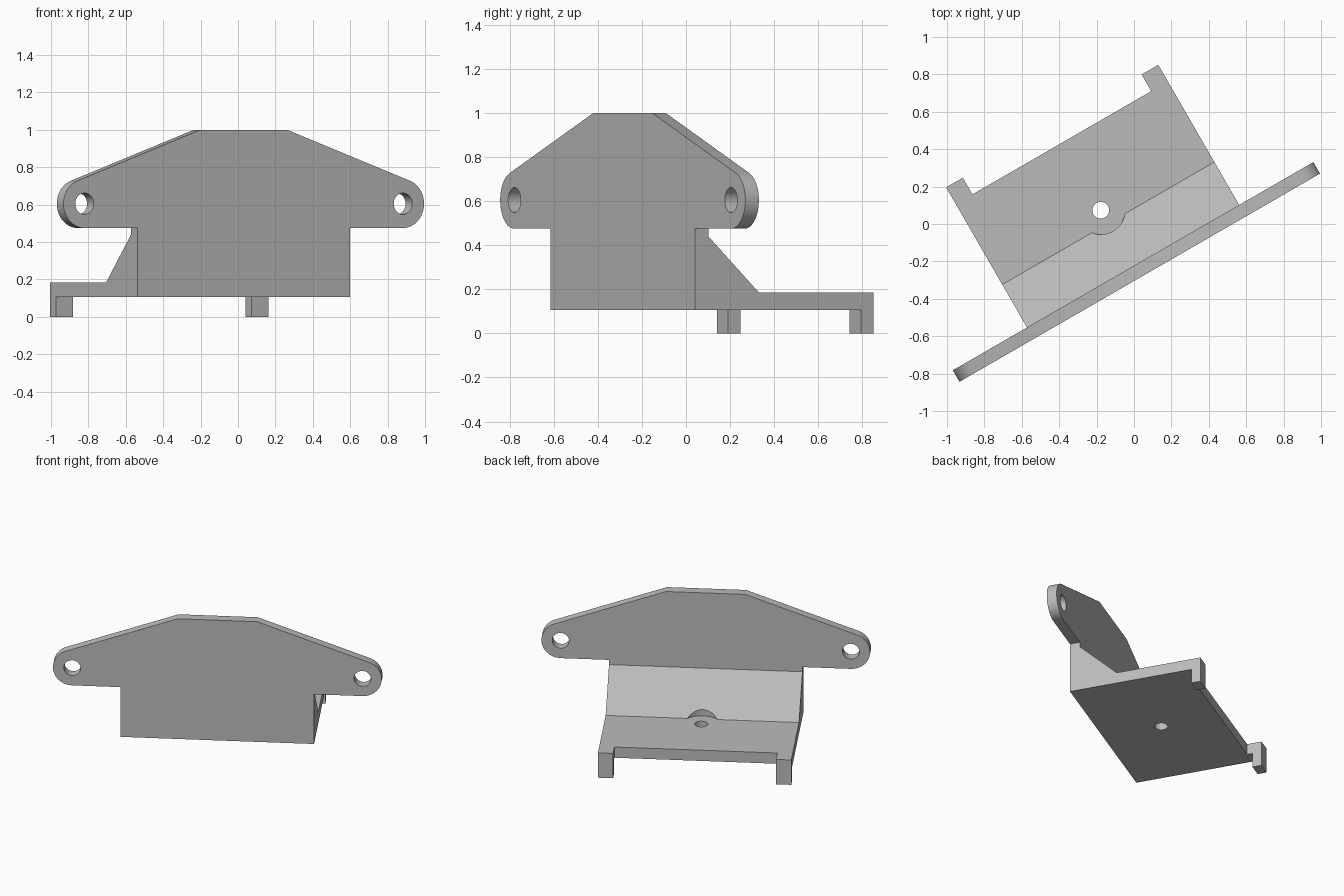
import bpy
import bmesh
from math import sin, cos, pi, atan2, acos, hypot, radians
from mathutils import Vector

if "Cube" in bpy.data.objects:
    bpy.data.objects.remove(bpy.data.objects["Cube"])

MID = -0.117                  # centre of the bracket along its width
FRONT, BACK = -0.264, -0.193  # ear plate faces
HALF = 0.655                  # half width of the base
FLOOR, SHELF = 0.105, 0.185   # underside and top of the base

grey = bpy.data.materials.new("grey plastic")
grey.use_nodes = True
grey.diffuse_color = (0.5, 0.5, 0.5, 1)
grey.node_tree.nodes["Principled BSDF"].inputs["Base Color"].default_value = (0.5, 0.5, 0.5, 1)


def prism(name, points, place, lo, hi):
    """Extrude a 2D outline from lo to hi; place maps (a, b, depth) to 3D."""
    bm = bmesh.new()
    rings = [[bm.verts.new(Vector(place(a, b, d))) for a, b in points] for d in (lo, hi)]
    bm.faces.new(rings[0])
    bm.faces.new(rings[1])
    n = len(points)
    for i in range(n):
        j = (i + 1) % n
        bm.faces.new((rings[0][i], rings[0][j], rings[1][j], rings[1][i]))
    bmesh.ops.recalc_face_normals(bm, faces=bm.faces)
    mesh = bpy.data.meshes.new(name)
    bm.to_mesh(mesh)
    bm.free()
    mesh.materials.append(grey)
    obj = bpy.data.objects.new(name, mesh)
    bpy.context.collection.objects.link(obj)
    return obj


def along_x(a, b, d):
    return (MID + d, a, b)


def along_y(a, b, d):
    return (MID + a, d, b)


def along_z(a, b, d):
    return (MID + a, b, d)


def arc(cx, cy, r, start, end, steps):
    return [(cx + r * cos(start + (end - start) * i / steps),
             cy + r * sin(start + (end - start) * i / steps)) for i in range(steps + 1)]


def circle(cx, cy, r, steps=48):
    return arc(cx, cy, r, 0, 2 * pi, steps)[:-1]


def combine(target, other, operation):
    mod = target.modifiers.new(operation.lower(), 'BOOLEAN')
    mod.operation = operation
    mod.solver = 'EXACT'
    mod.object = other
    bpy.context.view_layer.objects.active = target
    bpy.ops.object.modifier_apply(modifier=mod.name)
    bpy.data.objects.remove(other)


# Ear plate: flat top, slopes tangent to the round ears, lower skirt
top_half, top_z = 0.268, 1.0
ear_x, ear_z, ear_r = 0.983, 0.605, 0.13
dx, dz = top_half - ear_x, top_z - ear_z
tangent = atan2(dz, dx) - acos(ear_r / hypot(dx, dz))
right = [(HALF, FLOOR), (HALF, ear_z - ear_r)]
right += arc(ear_x, ear_z, ear_r, -pi / 2, tangent, 24)
right += [(top_half, top_z)]
outline = right + [(-a, b) for a, b in reversed(right)]
bracket = prism("mounting_bracket", outline, along_y, FRONT, BACK)

# Base: flat shelf with a sloped gusset rising to the plate
base = prism("base", [(BACK, FLOOR), (0.569, FLOOR), (0.569, SHELF), (0.072, SHELF),
                      (BACK, 0.44)], along_x, -HALF, HALF)

# Screw recess and screw hole
combine(base, prism("recess_cutter", circle(0, 0.153, 0.13), along_z, SHELF, 0.6), 'DIFFERENCE')
combine(base, prism("screw_cutter", circle(0, 0.153, 0.045), along_z, 0, 0.6), 'DIFFERENCE')
combine(bracket, base, 'UNION')

# Hooked tabs at the rear corners, and ear holes
for side in (-1, 1):
    hook = [(0.569, FLOOR), (0.607, FLOOR), (0.607, 0), (0.672, 0), (0.672, SHELF), (0.569, SHELF)]
    lo, hi = sorted((side * HALF, side * (HALF - 0.103)))
    combine(bracket, prism("rear_hook", hook, along_x, lo, hi), 'UNION')
    hole = prism("ear_cutter", circle(side * ear_x, ear_z, 0.057), along_y, FRONT - 0.1, BACK + 0.1)
    combine(bracket, hole, 'DIFFERENCE')

# Merge coplanar faces, then turn the bracket to its angle
bm = bmesh.new()
bm.from_mesh(bracket.data)
bmesh.ops.remove_doubles(bm, verts=bm.verts, dist=0.0001)
bmesh.ops.dissolve_limit(bm, angle_limit=radians(0.5), verts=bm.verts, edges=bm.edges)
bm.to_mesh(bracket.data)
bm.free()
bracket.rotation_euler.z = radians(30)

bpy.ops.object.select_all(action='DESELECT')
bracket.select_set(True)
bpy.context.view_layer.objects.active = bracket
bpy.ops.object.shade_smooth_by_angle(angle=radians(30))
